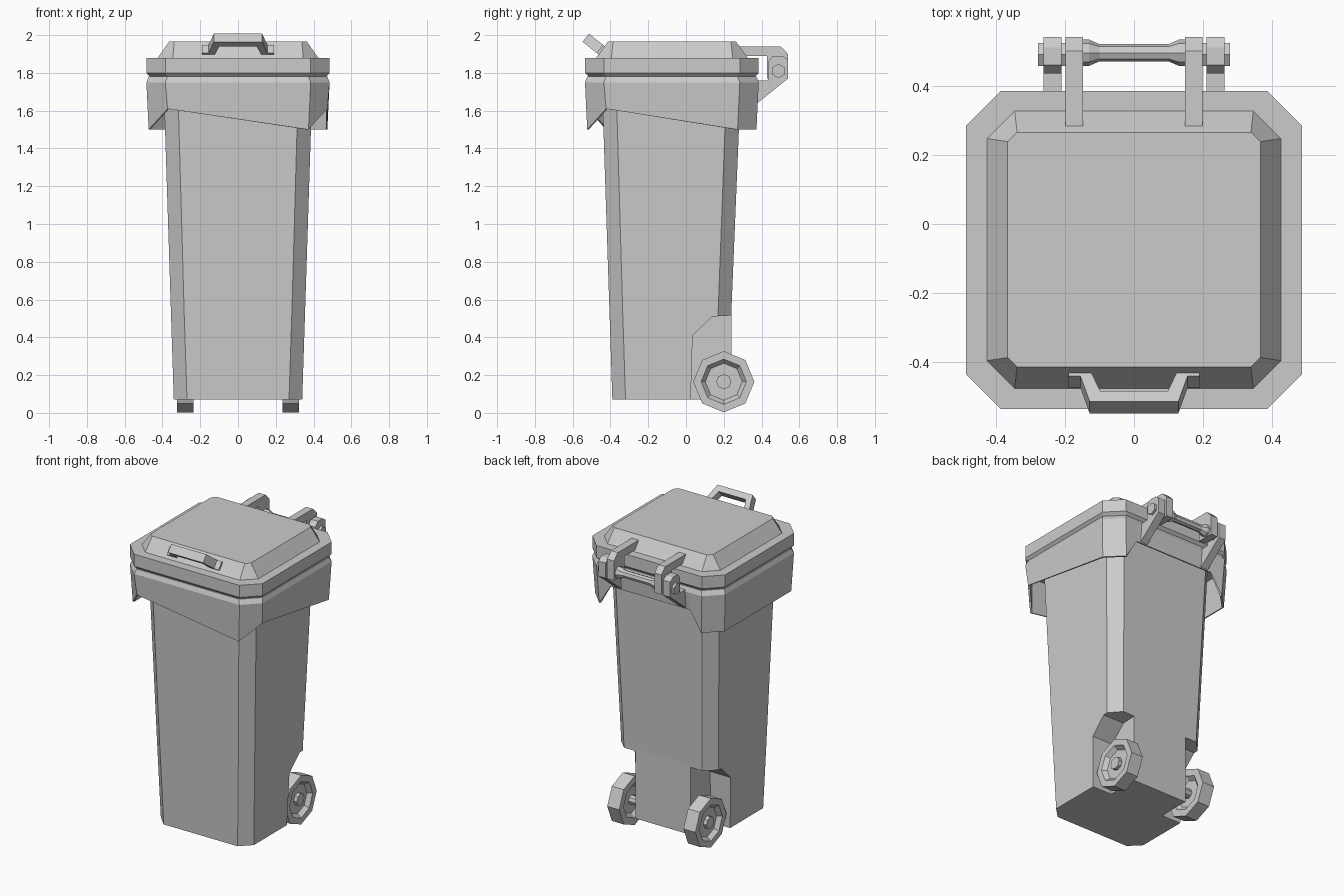
import bpy, bmesh, math
from mathutils import Vector

if "Cube" in bpy.data.objects:
    bpy.data.objects.remove(bpy.data.objects["Cube"])

GREY = (0.6, 0.6, 0.6, 1)
grey = bpy.data.materials.new("plain grey")
grey.use_nodes = True
grey.diffuse_color = GREY
grey.node_tree.nodes["Principled BSDF"].inputs["Base Color"].default_value = GREY


def loft(name, rings):
    """Skin a list of equal-length point rings and cap both ends."""
    bm = bmesh.new()
    loops = [[bm.verts.new(p) for p in ring] for ring in rings]
    n = len(loops[0])
    for a, b in zip(loops, loops[1:]):
        for i in range(n):
            j = (i + 1) % n
            bm.faces.new((a[i], a[j], b[j], b[i]))
    bm.faces.new(loops[0][::-1])
    bm.faces.new(loops[-1])
    bmesh.ops.recalc_face_normals(bm, faces=bm.faces)
    mesh = bpy.data.meshes.new(name)
    bm.to_mesh(mesh)
    bm.free()
    mesh.materials.append(grey)
    obj = bpy.data.objects.new(name, mesh)
    bpy.context.collection.objects.link(obj)
    return obj


def octagon(x, front, back, c, z):
    """Chamfered rectangle, counter-clockwise from the front edge."""
    return [(-x + c, front, z), (x - c, front, z), (x, front + c, z), (x, back - c, z),
            (x - c, back, z), (-x + c, back, z), (-x, back - c, z), (-x, front + c, z)]


def slab(name, profile, x0, x1):
    """Extrude a y-z profile along x."""
    return loft(name, [[(x, y, z) for y, z in profile] for x in (x0, x1)])


def turned(name, steps, y, z, sides):
    """Faceted lathe along x from (x, radius) steps."""
    angles = [2 * math.pi * i / sides for i in range(sides)]
    return loft(name, [[(x, y + r * math.sin(a), z + r * math.cos(a)) for a in angles]
                       for x, r in steps])


# Tapered bin body with a wheel well cut from each rear corner
body = loft("body", [octagon(0.34, -0.39, 0.24, 0.07, 0.07),
                     octagon(0.355, -0.405, 0.24, 0.07, 0.53),
                     octagon(0.394, -0.445, 0.29, 0.075, 1.74)])
well = [(0.02, -0.1), (0.035, 0.41), (0.14, 0.51), (0.5, 0.53), (0.5, -0.1)]
for side, label in ((1, "left"), (-1, "right")):
    cutter = slab(label + "_well_cutter", well, side * 0.2, side * 0.6)
    cutter.hide_render = True
    cutter.hide_set(True)
    mod = body.modifiers.new(label + "_well", "BOOLEAN")
    mod.object = cutter
    mod.operation = "DIFFERENCE"
    mod.solver = "EXACT"
bpy.context.view_layer.objects.active = body
for mod in list(body.modifiers):
    bpy.ops.object.modifier_apply(modifier=mod.name)
for obj in [o for o in bpy.data.objects if o.name.endswith("_cutter")]:
    bpy.data.objects.remove(obj)


# Collar with an uneven hanging skirt, raised across the back
HIGH, LOW, BACK = 1.61, 1.5, 1.63
hem = [HIGH, LOW, HIGH, LOW, LOW, BACK, BACK, LOW, LOW, LOW]


def collar_ring(inset, z=None):
    pts = octagon(0.485 - inset, -0.535 + inset, 0.385 - inset, 0.1, 0)
    back = pts[4][1]
    pts[5:5] = [(0.29, back, 0), (-0.29, back, 0)]
    return [(x, y, h if z is None else z) for (x, y, _), h in zip(pts, hem)]


loft("collar_skirt", [collar_ring(0.012, 1.78), collar_ring(0, 1.75), collar_ring(0.012),
                      collar_ring(0.02), collar_ring(0.02, 1.74)])

# Lid: bevelled rim, flat shoulder and raised panel
loft("lid", [octagon(0.455, -0.505, 0.355, 0.09, 1.77),
             octagon(0.485, -0.535, 0.385, 0.1, 1.8),
             octagon(0.485, -0.535, 0.385, 0.1, 1.88),
             octagon(0.425, -0.475, 0.327, 0.08, 1.88),
             octagon(0.365, -0.413, 0.265, 0.027, 1.965)])

# Tilted front handle: flat bracket shape given thickness
half = [(0.19, 0), (0.19, 0.03), (0.155, 0.03), (0.128, 0.125)]
inner = [(0.098, 0.085), (0.13, 0)]
outline = half + [(-x, u) for x, u in half[::-1]] + [(-x, u) for x, u in inner[::-1]] + inner
base = Vector((0, -0.45, 1.887))
along, across = Vector((0, -0.78, 0.62)), Vector((0, 0.62, 0.78))
loft("lid_handle", [[base + Vector((x, 0, 0)) + along * u + across * t for x, u in outline]
                    for t in (0, 0.055)])

# Hinges, bolts and wheels on both sides
arm = [(0.28, 1.94), (0.5, 1.94), (0.54, 1.9), (0.54, 1.77), (0.43, 1.77),
       (0.43, 1.89), (0.28, 1.89)]
bracket = [(0.365, 1.63), (0.54, 1.77), (0.54, 1.87), (0.51, 1.89), (0.46, 1.89),
           (0.435, 1.86), (0.435, 1.76), (0.365, 1.76)]
for side, label in ((1, "left"), (-1, "right")):
    slab(label + "_lid_hinge_arm", arm, side * 0.148, side * 0.198)
    slab(label + "_hinge_bracket", bracket, side * 0.21, side * 0.262)
    turned(label + "_hinge_bolt", [(side * 0.19, 0.038), (side * 0.278, 0.038)], 0.49, 1.81, 6)
    wheel = [(0.235, 0.115), (0.235, 0.162), (0.322, 0.162), (0.322, 0.12),
             (0.295, 0.098), (0.295, 0.04), (0.318, 0.04)]
    wheel = [(0.26, 0.09)] + wheel
    turned(label + "_wheel", [(side * x, r) for x, r in wheel], 0.2, 0.165, 8)

# Hinge rod with flared ends, and wheel axle
turned("hinge_rod", [(-0.15, 0.038), (-0.13, 0.038), (-0.1, 0.025),
                     (0.1, 0.025), (0.13, 0.038), (0.15, 0.038)], 0.495, 1.81, 8)
turned("wheel_axle", [(-0.27, 0.03), (0.27, 0.03)], 0.2, 0.165, 8)
